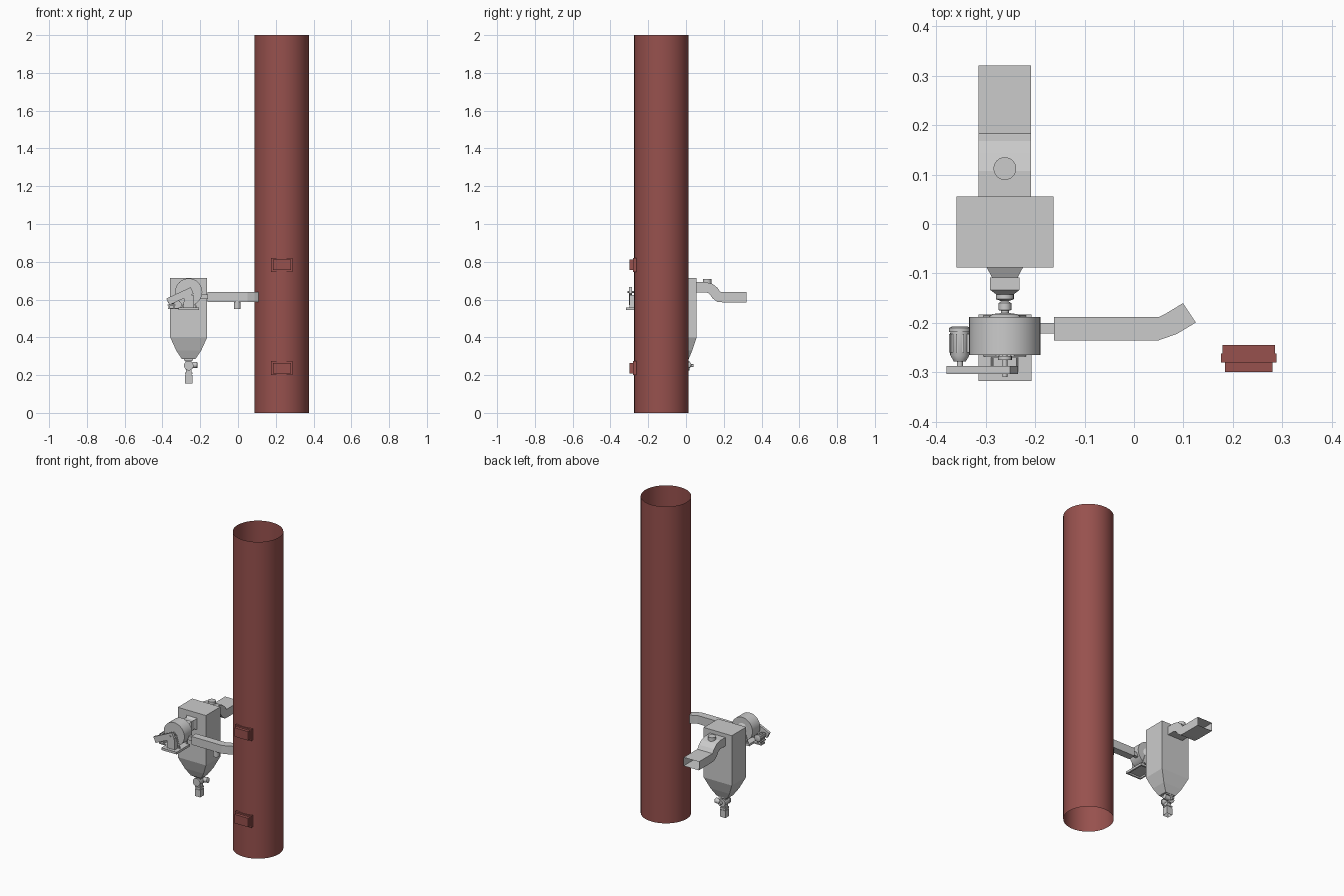
import bpy, bmesh, math
from mathutils import Vector, Matrix

if "Cube" in bpy.data.objects:
    bpy.data.objects.remove(bpy.data.objects["Cube"])

red = bpy.data.materials.new("stack_red")
red.diffuse_color = (0.31, 0.082, 0.075, 1)
red.use_nodes = True
red.node_tree.nodes["Principled BSDF"].inputs["Base Color"].default_value = red.diffuse_color
CX = -0.261          # shared centre line of filter and fan


def finish(name, bm, mat=None, smooth=False):
    bmesh.ops.recalc_face_normals(bm, faces=bm.faces)
    me = bpy.data.meshes.new(name)
    bm.to_mesh(me)
    bm.free()
    ob = bpy.data.objects.new(name, me)
    bpy.context.collection.objects.link(ob)
    if mat:
        me.materials.append(mat)
    if smooth:
        bpy.context.view_layer.objects.active = ob
        ob.select_set(True)
        bpy.ops.object.shade_smooth_by_angle(angle=math.radians(35))
        ob.select_set(False)
    return ob


def box(name, x, y, z, mat=None, tilt=0):
    """Box from (min, max) ranges, optionally turned about its own y axis."""
    c = Vector((sum(x) / 2, sum(y) / 2, sum(z) / 2))
    bm = bmesh.new()
    bmesh.ops.create_cube(bm, size=1, matrix=Matrix.Translation(c) @ Matrix.Rotation(tilt, 4, 'Y')
                          @ Matrix.Diagonal((x[1] - x[0], y[1] - y[0], z[1] - z[0], 1)))
    return finish(name, bm, mat)


def loft(name, rings, caps=True, mat=None, smooth=False):
    """Skin a list of rings of points; caps close both ends."""
    bm = bmesh.new()
    vs = [[bm.verts.new(p) for p in r] for r in rings]
    n = len(vs[0])
    for a, b in zip(vs, vs[1:]):
        for i in range(n):
            bm.faces.new((a[i], a[(i + 1) % n], b[(i + 1) % n], b[i]))
    if caps:
        bm.faces.new(vs[0])
        bm.faces.new(vs[-1])
    return finish(name, bm, mat, smooth)


def turned(name, axis, origin, profile, sides=24, caps=True, mat=None, phase=0):
    """Lathe of (distance along axis, radius) pairs."""
    rot = Vector(axis).to_track_quat('Z', 'Y')
    o = Vector(origin)
    rings = [[o + rot @ Vector((r * math.cos(phase + math.tau * i / sides),
                                r * math.sin(phase + math.tau * i / sides), d))
              for i in range(sides)] for d, r in profile]
    return loft(name, rings, caps, mat, sides > 8)


def rect_z(cx, cy, z, hx, hy):
    return [(cx - hx, cy - hy, z), (cx + hx, cy - hy, z), (cx + hx, cy + hy, z), (cx - hx, cy + hy, z)]


def rect_y(y, hx, hz, z=0.645):
    return [(CX - hx, y, z - hz), (CX + hx, y, z - hz), (CX + hx, y, z + hz), (CX - hx, y, z + hz)]


# chimney stack: open thin tube
turned("chimney_stack", (0, 0, 1), (0.231, -0.13, 0), [(0, 0.1445), (2, 0.1445)], 64, False, red)

# stack access hatches: neck, flange and cover
for i, z in enumerate((0.237, 0.784)):
    for part, hx, hz, y in (("neck", 0.053, 0.034, (-0.278, -0.245)),
                            ("flange", 0.056, 0.037, (-0.28, -0.262)),
                            ("cover", 0.048, 0.028, (-0.299, -0.28))):
        box(f"hatch_{part}_{i}", (0.232 - hx, 0.232 + hx), y, (z - hz, z + hz), red)

# filter housing with stepped hopper
loft("filter_housing", [rect_z(CX, -0.016, z, hx, hy) for z, hx, hy in (
    (0.715, 0.098, 0.072), (0.61, 0.098, 0.072), (0.5, 0.098, 0.072),
    (0.4, 0.098, 0.072), (0.33, 0.066, 0.049), (0.285, 0.036, 0.03))])

# rotary discharge valve under the hopper
loft("valve_inlet", [rect_z(CX, -0.012, z, h, h) for z, h in (
    (0.287, 0.024), (0.277, 0.024), (0.277, 0.016), (0.264, 0.016))])
turned("rotary_valve", (0, 1, 0), (CX, -0.04, 0.25), [(0, 0.021), (0.056, 0.021)])
for y in (-0.043, 0.012):
    turned("valve_end_plate", (0, 1, 0), (CX, y, 0.25), [(0, 0.025), (0.006, 0.025)])
turned("valve_shaft", (0, 1, 0), (CX, 0.014, 0.25), [(0, 0.008), (0.025, 0.008)], 12)
turned("valve_motor", (1, 0, 0.1), (CX, 0.012, 0.25),
       [(0, 0.012), (0.012, 0.012), (0.012, 0.016), (0.044, 0.016), (0.047, 0.011)], 16)
loft("discharge_chute", [rect_z(CX, -0.012, z, h, h) for z, h in (
    (0.235, 0.014), (0.215, 0.014), (0.215, 0.019), (0.207, 0.019), (0.207, 0.016),
    (0.2, 0.016), (0.2, 0.019), (0.155, 0.019))], False)

# rectangular gas inlet duct with S bend, open at its far end
path = [(0.05, 0.665), (0.105, 0.665), (0.13, 0.658), (0.148, 0.643),
        (0.16, 0.625), (0.175, 0.613), (0.2, 0.612), (0.32, 0.612)]
rings = []
for i, (y, z) in enumerate(path):
    a, b = path[max(i - 1, 0)], path[min(i + 1, len(path) - 1)]
    t = Vector((b[0] - a[0], b[1] - a[1])).normalized()
    n = Vector((-t.y, t.x)) * 0.027
    rings.append([(CX + s * 0.053, y + k * n.x, z + k * n.y)
                  for s, k in ((-1, -1), (1, -1), (1, 1), (-1, 1))])
loft("inlet_duct", rings, False)
turned("inlet_port", (0, 0, 1), (CX, 0.112, 0.675), [(0, 0.023), (0.033, 0.023)])

# stepped transition from filter to fan
loft("fan_transition", [rect_y(y, hx, hz) for y, hx, hz in (
    (-0.087, 0.037, 0.037), (-0.108, 0.026, 0.026), (-0.108, 0.03, 0.03),
    (-0.133, 0.03, 0.03), (-0.142, 0.018, 0.018))])
turned("fan_suction_pipe", (0, -1, 0), (CX, -0.138, 0.643), [
    (0, 0.018), (0.014, 0.018), (0.018, 0.007), (0.022, 0.013), (0.036, 0.013),
    (0.037, 0.008), (0.042, 0.008), (0.044, 0.025), (0.052, 0.035)])

# fan casing and its outlet nozzle
turned("fan_casing", (0, 1, 0), (CX, -0.265, 0.64), [(0, 0.072), (0.077, 0.072)], 40)
box("fan_nozzle", (-0.215, -0.158), (-0.221, -0.2), (0.603, 0.628))

# outlet duct bending into the stack
plan = [((-0.162, -0.235), (-0.162, -0.188)), ((0.05, -0.235), (0.05, -0.188)),
        ((0.087, -0.222), (0.066, -0.18)), ((0.125, -0.199), (0.099, -0.16))]
loft("outlet_duct", [[(*a, 0.588), (*b, 0.588), (*b, 0.64), (*a, 0.64)] for a, b in plan])
turned("outlet_port", (0, 0, -1), (-0.004, -0.211, 0.592), [(0, 0.018), (0.043, 0.018)])

# fan stand: base frame, angled legs and bearing pedestal
for y in (-0.317, -0.193):
    box("base_cross_bar", (-0.314, -0.207), (y, y + 0.01), (0.545, 0.556))
for x in (-0.314, -0.217):
    box("base_side_bar", (x, x + 0.01), (-0.317, -0.183), (0.545, 0.556))
box("base_plate", (-0.314, -0.207), (-0.317, -0.183), (0.555, 0.559))
for y in (-0.268, -0.19):
    for s in (-1, 1):
        x = CX + s * 0.027
        box("stand_leg", (x - 0.004, x + 0.004), (y, y + 0.006), (0.555, 0.64), tilt=-s * 0.3)
loft("bearing_pedestal", [rect_z(CX, -0.284, z, h, 0.014) for z, h in ((0.556, 0.028), (0.625, 0.024))])
for y in (-0.275, -0.296):
    turned("shaft_bearing", (0, 1, 0), (CX, y, 0.64), [(0, 0.014), (0.008, 0.014)], 16)
turned("fan_shaft", (0, 1, 0), (CX, -0.309, 0.64), [(0, 0.005), (0.05, 0.005)], 12)

# tilted belt guard
box("belt_guard", (-0.378, -0.236), (-0.303, -0.287), (0.599, 0.637), tilt=-math.radians(25))

# drive motor with ribs, feet and mount
turned("drive_motor", (0, 1, 0), (-0.352, -0.29, 0.595),
       [(0, 0.006), (0.012, 0.006), (0.012, 0.012), (0.024, 0.019), (0.072, 0.019), (0.072, 0.022),
        (0.08, 0.022), (0.083, 0.015)])
for i in range(10):
    a = math.tau * i / 10
    x, z = -0.352 + 0.02 * math.cos(a), 0.595 + 0.02 * math.sin(a)
    box("motor_rib", (x - 0.002, x + 0.002), (-0.26, -0.222), (z - 0.002, z + 0.002))
box("motor_foot", (-0.372, -0.332), (-0.265, -0.22), (0.569, 0.575))
box("motor_mount", (-0.37, -0.3), (-0.262, -0.223), (0.549, 0.556))
for x in (-0.367, -0.342):
    box("motor_post", (x, x + 0.006), (-0.258, -0.227), (0.555, 0.57))
